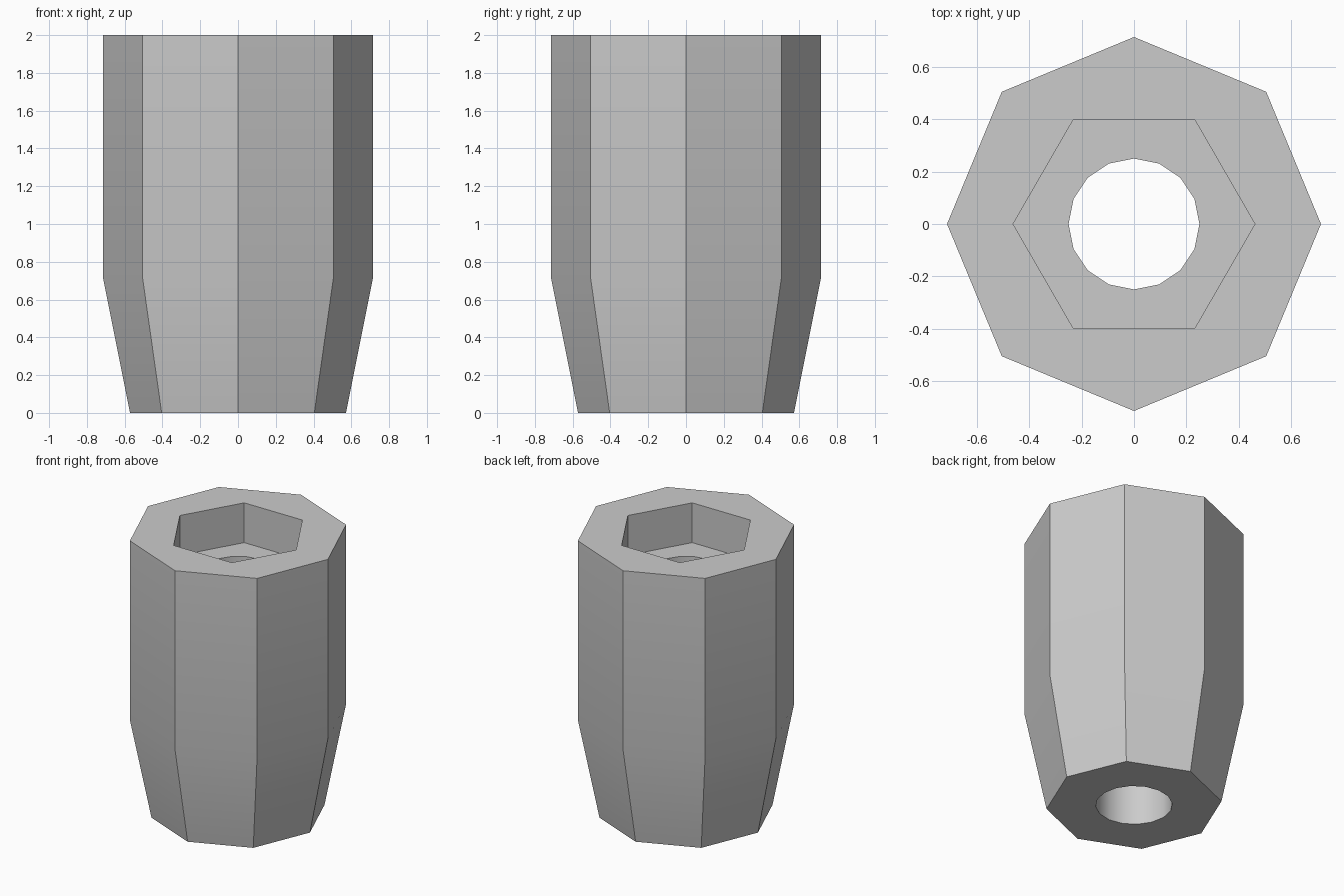
import bpy, bmesh
from math import cos, sin, pi, radians

if "Cube" in bpy.data.objects:
    bpy.data.objects.remove(bpy.data.objects["Cube"])

UNIT = 2 / 7          # the part is seven units tall
TOP = 7 * UNIT
TAPER = 2.5 * UNIT    # height where the body starts to narrow
FLOOR = 6 * UNIT      # floor of the hexagonal pocket

bm = bmesh.new()


def ring(sides, radius, z):
    """Closed loop of edges around the z axis, first corner on +x."""
    verts = [bm.verts.new((radius * cos(2 * pi * i / sides),
                           radius * sin(2 * pi * i / sides), z))
             for i in range(sides)]
    edges = [bm.edges.new((verts[i - 1], verts[i])) for i in range(sides)]
    return verts, edges


def wall(lower, upper):
    """Quads between two rings with the same number of sides."""
    a, b = lower[0], upper[0]
    for i in range(len(a)):
        bm.faces.new((a[i - 1], a[i], b[i], b[i - 1]))


def flat_ring(outer, inner):
    """Flat face with a hole, between any two coplanar rings."""
    bmesh.ops.triangle_fill(bm, edges=outer[1] + inner[1], use_beauty=True)


# Octagonal body, tapered toward the foot
foot = ring(8, 2 * UNIT, 0)
waist = ring(8, 2.5 * UNIT, TAPER)
rim = ring(8, 2.5 * UNIT, TOP)
wall(foot, waist)
wall(waist, rim)

# Hexagonal pocket in the top
hex_radius = 1.4 * UNIT / cos(pi / 6)
pocket_top = ring(6, hex_radius, TOP)
pocket_floor = ring(6, hex_radius, FLOOR)
wall(pocket_floor, pocket_top)

# Round bore through to the foot
bore_top = ring(16, 0.25, FLOOR)
bore_foot = ring(16, 0.25, 0)
wall(bore_foot, bore_top)

# Flat faces: rim, pocket floor and underside
flat_ring(rim, pocket_top)
flat_ring(pocket_floor, bore_top)
flat_ring(foot, bore_foot)
bmesh.ops.recalc_face_normals(bm, faces=bm.faces[:])

mesh = bpy.data.meshes.new("octagonal_sleeve")
bm.to_mesh(mesh)
bm.free()
sleeve = bpy.data.objects.new("octagonal_sleeve", mesh)
bpy.context.collection.objects.link(sleeve)

# Plain grey material
grey = bpy.data.materials.new("light_grey")
grey.use_nodes = True
colour = (0.6, 0.6, 0.6, 1)
grey.diffuse_color = colour
grey.node_tree.nodes["Principled BSDF"].inputs["Base Color"].default_value = colour
mesh.materials.append(grey)

# Smooth the bore and the taper, keep the corners crisp
bpy.ops.object.select_all(action='DESELECT')
sleeve.select_set(True)
bpy.context.view_layer.objects.active = sleeve
bpy.ops.object.shade_smooth_by_angle(angle=radians(30))
